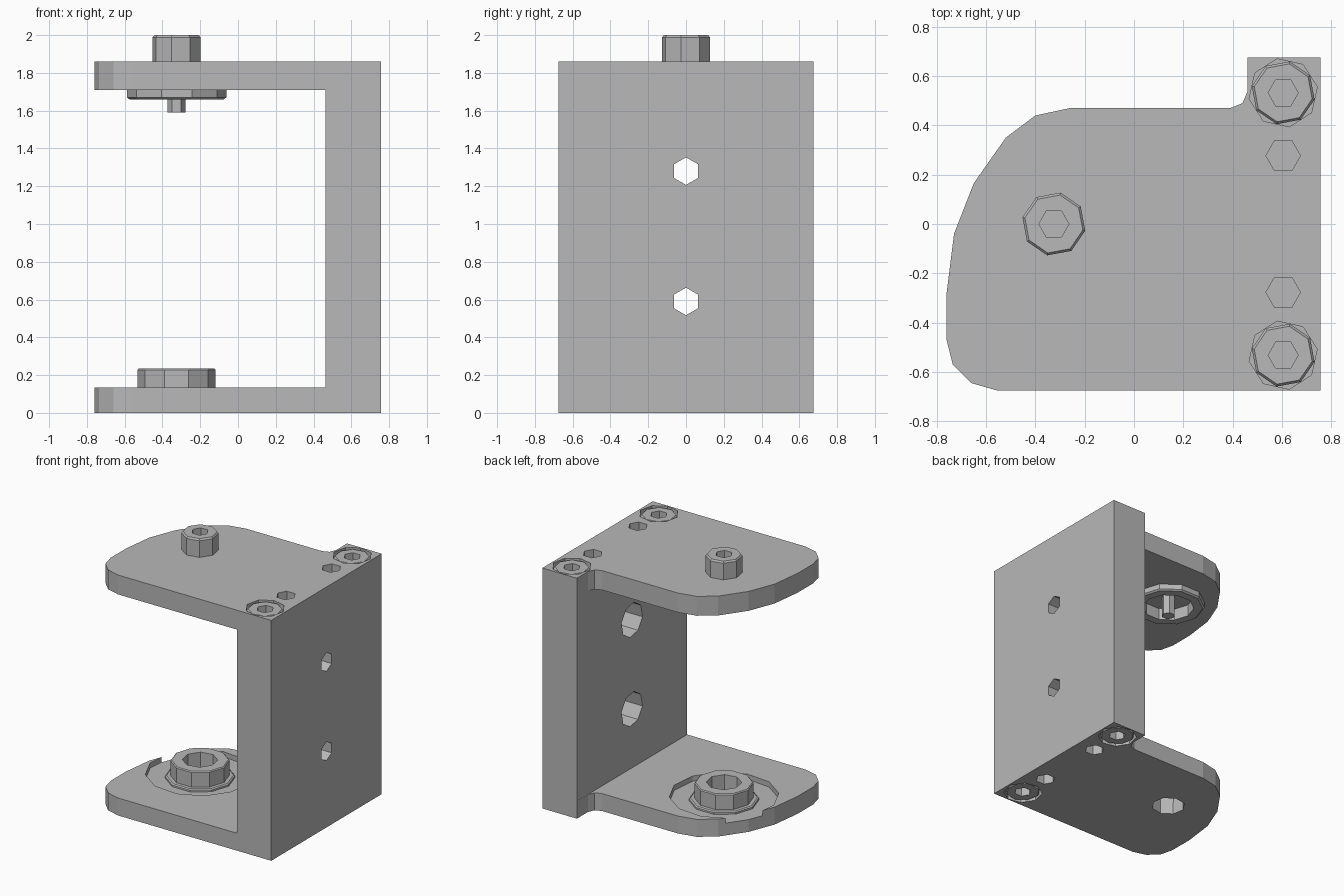
import bpy, bmesh
from math import cos, sin, radians, pi
from mathutils import Matrix, Vector

if "Cube" in bpy.data.objects:
    bpy.data.objects.remove(bpy.data.objects["Cube"], do_unlink=True)

metal = bpy.data.materials.new("plain grey")
metal.use_nodes = True
GREY = (0.48, 0.48, 0.48, 1)
metal.diffuse_color = GREY
metal.node_tree.nodes["Principled BSDF"].inputs["Base Color"].default_value = GREY


def loft(name, rings, matrix=Matrix()):
    """Solid through a stack of matching point rings, capped at both ends."""
    bm = bmesh.new()
    loops = [[bm.verts.new(matrix @ Vector(p)) for p in ring] for ring in rings]
    for a, b in zip(loops, loops[1:]):
        for i in range(len(a)):
            j = (i + 1) % len(a)
            bm.faces.new((a[i], a[j], b[j], b[i]))
    bm.faces.new(loops[0])
    bm.faces.new(loops[-1])
    bmesh.ops.recalc_face_normals(bm, faces=bm.faces)
    mesh = bpy.data.meshes.new(name)
    bm.to_mesh(mesh)
    bm.free()
    mesh.materials.append(metal)
    obj = bpy.data.objects.new(name, mesh)
    bpy.context.collection.objects.link(obj)
    return obj


def turned(name, profile, sides, turn=0, at=(0, 0), matrix=Matrix()):
    """Upright faceted solid from (radius, height) pairs."""
    angles = [radians(turn) + 2 * pi * i / sides for i in range(sides)]
    rings = [[(at[0] + r * cos(a), at[1] + r * sin(a), z) for a in angles]
             for r, z in profile]
    return loft(name, rings, matrix)


def cut(target, tool):
    """Subtract the tool from the target, then discard the tool."""
    mod = target.modifiers.new("cut", "BOOLEAN")
    mod.operation, mod.solver, mod.object = "DIFFERENCE", "EXACT", tool
    bpy.context.view_layer.update()
    result = target.evaluated_get(bpy.context.evaluated_depsgraph_get())
    mesh = bpy.data.meshes.new_from_object(result)
    target.modifiers.clear()
    target.data = mesh
    bpy.data.objects.remove(tool, do_unlink=True)


def drill(target, r, z0, z1, sides, turn=0, at=(0, 0), matrix=Matrix()):
    cut(target, turned("cutter", [(r, z0), (r, z1)], sides, turn, at, matrix))


HEIGHT, FLOOR, CEILING = 1.86, 0.135, 1.71
PIVOT = (-0.325, 0.0)

# C-shaped bracket: extruded plan with the middle gap removed
plan = [(0.757, -0.675), (0.757, 0.675), (0.461, 0.675), (0.461, 0.54),
        (0.44, 0.49), (0.39, 0.47), (-0.26, 0.47), (-0.40, 0.44),
        (-0.52, 0.35), (-0.65, 0.165), (-0.73, -0.04), (-0.76, -0.28),
        (-0.76, -0.47), (-0.735, -0.57), (-0.66, -0.645), (-0.555, -0.675)]
bracket = loft("bracket", [[(x, y, z) for x, y in plan] for z in (0, HEIGHT)])
gap = [(-1, -1), (0.462, -1), (0.462, 1), (-1, 1)]
cut(bracket, loft("cutter", [[(x, y, z) for x, y in gap] for z in (FLOOR, CEILING)]))

# Stepped mounting holes through the wall
for z in (0.59, 1.28):
    sideways = Matrix.Translation((0, 0, z)) @ Matrix.Rotation(pi / 2, 4, "Y")
    drill(bracket, 0.073, 0.4, 0.9, 6, 0, matrix=sideways)
    drill(bracket, 0.13, 0.4, 0.61, 8, 11, matrix=sideways)

# Dowel holes and sunken screws in both ends of the wall
flip = Matrix.Translation((0, 0, HEIGHT)) @ Matrix.Diagonal((1, 1, -1, 1))
for end, place in (("upper", Matrix()), ("lower", flip)):
    for side, s in (("front", -1), ("back", 1)):
        spot = (0.605, 0.532 * s)
        drill(bracket, 0.07, 1.6, 1.9, 6, 0, (0.605, 0.277 * s), place)
        drill(bracket, 0.14, 1.7, 1.9, 8, 10, spot, place)
        screw = turned(f"{end}_{side}_screw",
                       [(0.13, 1.69), (0.13, 1.84), (0.12, 1.853)], 8, 33, spot, place)
        drill(screw, 0.061, 1.77, 1.9, 6, 0, spot, place)

# Recess and through hole in the lower arm, recess under the upper arm
drill(bracket, 0.385, 0.095, 0.3, 12, 10, PIVOT)
drill(bracket, 0.12, -0.1, 0.3, 8, 33, PIVOT)
drill(bracket, 0.185, 1.6, 1.75, 10, 0, PIVOT)

# Lower bushing with its thin flange
flange = turned("bushing_flange", [(0.245, 0.09), (0.245, 0.108), (0.235, 0.115)], 10, 0, PIVOT)
bushing = turned("bushing", [(0.207, 0.09), (0.207, 0.228), (0.2, 0.235)], 10, 0, PIVOT)
for part in (flange, bushing):
    drill(part, 0.125, 0, 0.4, 8, 33, PIVOT)

# Ring under the upper arm
ring = turned("upper_ring", [(0.25, 1.66), (0.263, 1.67), (0.263, CEILING)], 10, 0, PIVOT)
drill(ring, 0.185, 1.6, 1.8, 10, 0, PIVOT)

# Pivot bolt: socket head above the arm, pin below it
head = turned("pivot_bolt_head", [(0.13, 1.85), (0.13, 1.988), (0.12, 2.0)], 8, 33, PIVOT)
drill(head, 0.061, 1.92, 2.1, 6, 0, PIVOT)
turned("pivot_bolt_pin", [(0.048, 1.59), (0.048, 1.80)], 6, 0, PIVOT)
